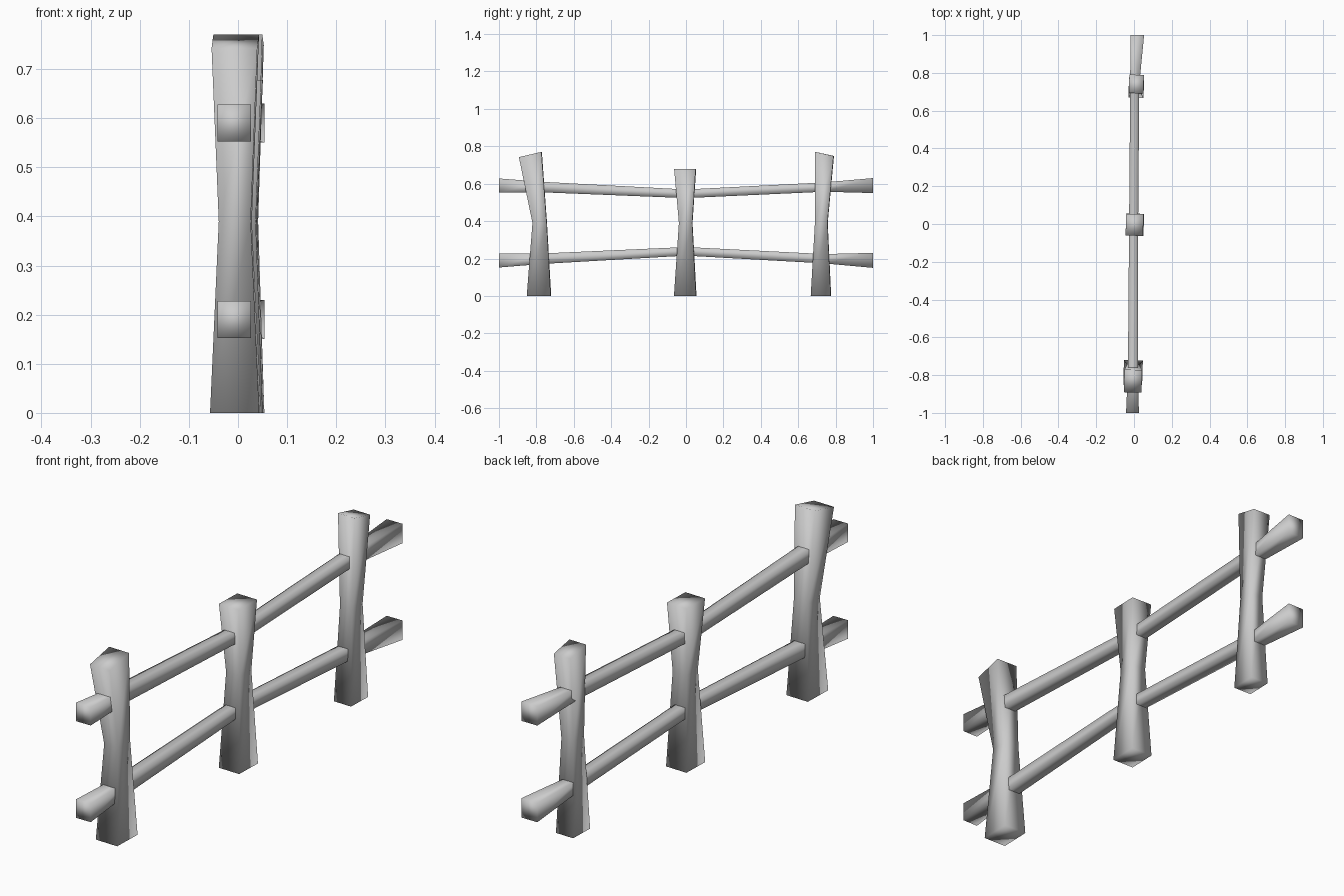
import bpy
import bmesh
import math

cube = bpy.data.objects.get("Cube")
if cube:
    bpy.data.objects.remove(cube, do_unlink=True)

grey = bpy.data.materials.new("plain_grey")
grey.use_nodes = True
COLOUR = (0.6, 0.6, 0.6, 1)
grey.diffuse_color = COLOUR
grey.node_tree.nodes["Principled BSDF"].inputs["Base Color"].default_value = COLOUR


def loft(name, rings):
    """Skin a closed, softly shaded bar through four-cornered rings."""
    bm = bmesh.new()
    loops = [[bm.verts.new(co) for co in ring] for ring in rings]
    for a, b in zip(loops, loops[1:]):
        for i in range(4):
            j = (i + 1) % 4
            bm.faces.new((a[i], a[j], b[j], b[i]))
    bm.faces.new(loops[0])
    bm.faces.new(loops[-1])
    bmesh.ops.recalc_face_normals(bm, faces=bm.faces)
    for f in bm.faces:
        f.smooth = True
    mesh = bpy.data.meshes.new(name)
    bm.to_mesh(mesh)
    bm.free()
    mesh.materials.append(grey)
    obj = bpy.data.objects.new(name, mesh)
    bpy.context.collection.objects.link(obj)


YAW = 0.03


def post(name, sections):
    """Each section: x range, y range, z at its front and back edge."""
    rings = []
    for x0, x1, y0, y1, zf, zb in sections:
        cx, cy = (x0 + x1) / 2, (y0 + y1) / 2
        corners = ((x0, y0, zf), (x1, y0, zf), (x1, y1, zb), (x0, y1, zb))
        rings.append([(x + (y - cy) * YAW, y - (x - cx) * YAW, z)
                      for x, y, z in corners])
    loft(name, rings)


# Posts: wide foot, narrow waist, wide and sometimes slanted head
post("front_post", [
    (-0.055, 0.045, -0.85, -0.722, 0, 0),
    (-0.038, 0.027, -0.82, -0.744, 0.39, 0.39),
    (-0.052, 0.041, -0.892, -0.772, 0.742, 0.77)])
post("middle_post", [
    (-0.043, 0.052, -0.063, 0.055, 0, 0),
    (-0.028, 0.037, -0.037, 0.034, 0.39, 0.39),
    (-0.043, 0.049, -0.062, 0.053, 0.678, 0.678)])
post("back_post", [
    (-0.028, 0.052, 0.668, 0.775, 0, 0),
    (-0.016, 0.04, 0.69, 0.757, 0.39, 0.39),
    (-0.026, 0.051, 0.692, 0.79, 0.77, 0.748)])


def rail(name, base, bend):
    """Bent rail with flared ends; each station: y, x, z offset, width, height."""
    stations = (
        (-1, -0.008, 0, 0.068, 0.076),
        (-0.77, -0.006, 0.008, 0.052, 0.056),
        (0, -0.002, 0.044, 0.048, 0.046),
        (0.74, 0.004, 0.008, 0.048, 0.05),
        (1, 0.017, 0, 0.073, 0.08))
    rings = []
    for y, x, dz, w, h in stations:
        z = base + bend * dz
        rings.append([(x + sx * w / 2, y, z + sz * h / 2)
                      for sx, sz in ((-1, -1), (1, -1), (1, 1), (-1, 1))])
    loft(name, rings)


# Rails: the upper one sags, the lower one rises
rail("upper_rail", 0.59, -1)
rail("lower_rail", 0.19, 1.1)
